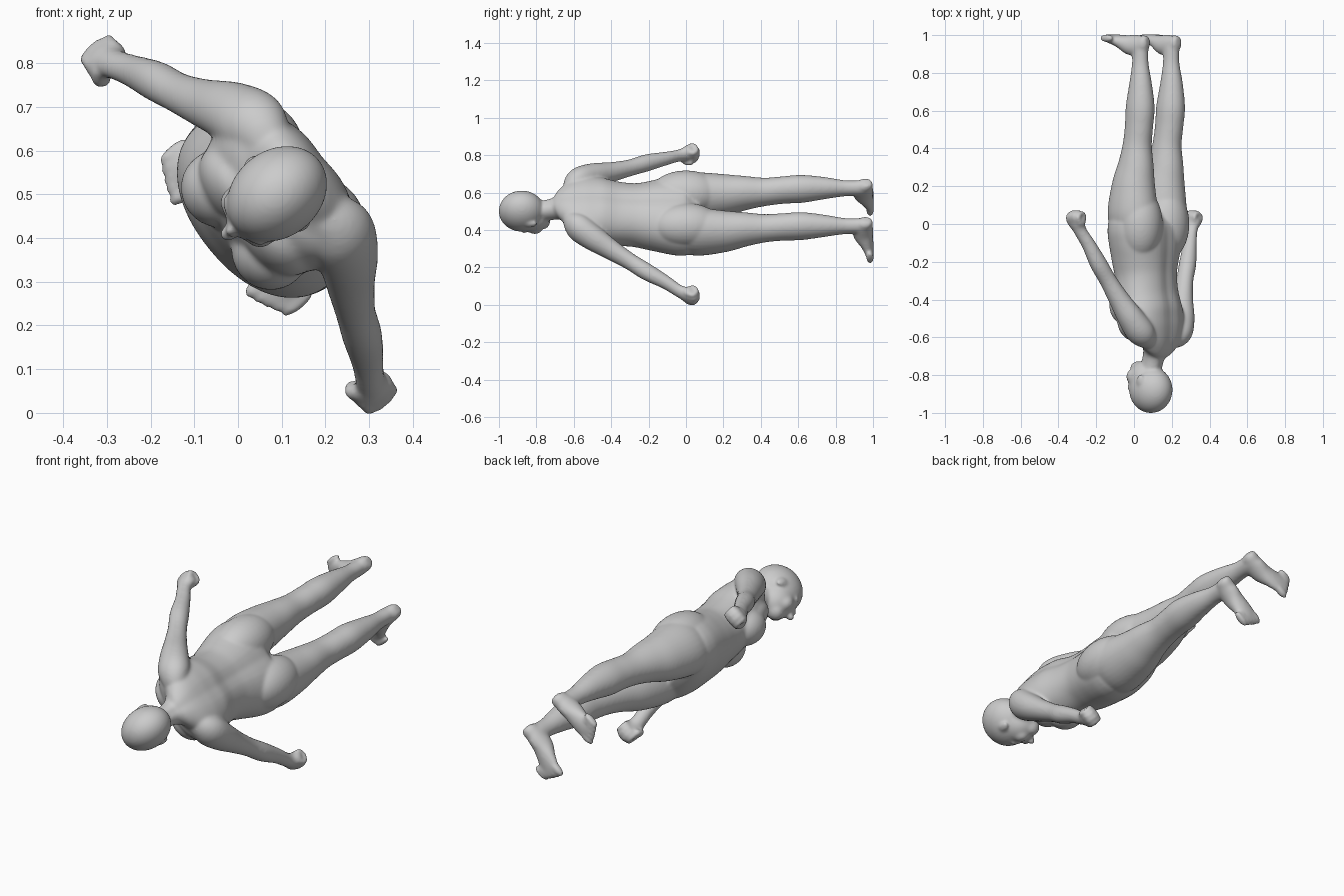
import bpy, bmesh
from math import sin, cos, pi, exp, radians, copysign
from mathutils import Vector, Matrix

# Body space: x = side, y = back (front is -y), z = towards the head
bm = bmesh.new()


def smooth_path(rows, steps=5):
    """Catmull-Rom interpolation through rows of any length."""
    out = []
    for i in range(len(rows) - 1):
        p = [rows[max(0, min(len(rows) - 1, i + k))] for k in (-1, 0, 1, 2)]
        for s in range(steps):
            t = s / steps
            out.append([0.5 * (2 * b + (c - a) * t + (2 * a - 5 * b + 4 * c - d) * t * t
                               + (3 * b - a - 3 * c + d) * t ** 3)
                        for a, b, c, d in zip(*p)])
    return out + [list(rows[-1])]


def loft(rows, side=1, groove=0.0, power=1.0, n=32):
    """Tube through rows of (side, front, height, half width, half depth)."""
    rows = smooth_path(rows)
    pts = [Vector((side * r[0], -r[1], r[2])) for r in rows]
    rings = []
    for i, r in enumerate(rows):
        t = (pts[min(i + 1, len(pts) - 1)] - pts[max(i - 1, 0)]).normalized()
        u = Vector((1, 0, 0))
        u = (u - t * u.dot(t)).normalized()
        v = t.cross(u)
        ring = []
        for k in range(n):
            c, s = cos(2 * pi * k / n), sin(2 * pi * k / n)
            c, s = copysign(abs(c) ** power, c), copysign(abs(s) ** power, s)
            dent = groove * exp(-(c / 0.2) ** 2) if s > 0 else 0
            ring.append(bm.verts.new(pts[i] + u * r[3] * c + v * r[4] * s * (1 - dent)))
        rings.append(ring)
    for a, b in zip(rings, rings[1:]):
        for k in range(n):
            bm.faces.new((a[k], a[(k + 1) % n], b[(k + 1) % n], b[k]))
    bm.faces.new(rings[0])
    bm.faces.new(rings[-1])


def blob(a, f, h, ra, rf, rh, tilt=0):
    """Ellipsoid at side a, front f, height h."""
    m = (Matrix.Translation((a, -f, h)) @ Matrix.Rotation(radians(tilt), 4, 'X')
         @ Matrix.Diagonal((ra, rf, rh, 1)))
    bmesh.ops.create_uvsphere(bm, u_segments=32, v_segments=20, radius=1, matrix=m)


# Torso and neck
torso = [(-.09, .02, .12, .09), (-.03, .032, .222, .144), (.03, .036, .236, .16),
         (.11, .035, .221, .16), (.2, .035, .195, .154), (.28, .03, .178, .146),
         (.38, .018, .184, .142), (.48, -.006, .198, .14), (.56, -.033, .2, .115),
         (.615, -.047, .175, .09), (.655, -.045, .115, .072), (.695, -.025, .06, .058),
         (.78, .0, .052, .057)]
loft([(0, f, h, a, b) for h, f, a, b in torso], groove=.06, power=.92, n=48)

# Head: cranium, jaw, chin, brow, nose, lips
blob(0, -.003, .878, .1, .124, .123)
blob(0, .04, .825, .085, .09, .1)
blob(0, .08, .762, .045, .045, .036)
blob(0, .095, .865, .072, .026, .022)
blob(0, .122, .835, .016, .022, .04, 20)
blob(0, .136, .818, .02, .026, .017)
blob(0, .108, .782, .03, .018, .022)

for s in (-1, 1):
    # Ears, cheeks
    blob(s * .093, -.004, .828, .012, .022, .034, 12)
    blob(s * .042, .083, .808, .038, .036, .042)
    # Chest, buttocks
    blob(s * .092, .092, .43, .09, .088, .105)
    blob(s * .07, .055, .5, .11, .075, .12)
    blob(s * .112, -.02, .0, .12, .12, .19)
    # Arms
    loft([(.1, -.06, .615, .05, .055), (.157, -.062, .575, .07, .078),
          (.212, -.04, .5, .066, .072),
          (.267, -.004, .4, .053, .057), (.322, .027, .3, .044, .047), (.375, .05, .21, .046, .046),
          (.425, .076, .11, .036, .038), (.462, .098, .045, .031, .036), (.482, .108, 0, .034, .042)], s)
    # Fists
    blob(s * .484, .109, -.01, .036, .052, .044)
    for i in range(4):
        f = .075 + .023 * i
        k = .006 if i in (0, 3) else 0
        loft([(.504 - k, f, .0, .014, .014), (.522 - k, f, -.042 + k, .014, .014),
              (.492 - k, f, -.064 + k, .013, .013), (.462, f, -.046 + k, .013, .013),
              (.466, f, -.02, .012, .012)], s, n=12)
    loft([(.477, .134, .025, .018, .018), (.457, .15, -.005, .017, .017),
          (.447, .136, -.035, .014, .014)], s, n=12)
    # Legs
    loft([(.115, .02, .04, .1, .13), (.122, .022, -.06, .118, .142), (.125, .014, -.2, .106, .122),
          (.125, -.002, -.31, .088, .1), (.125, -.012, -.42, .073, .08), (.127, -.025, -.52, .07, .078),
          (.128, -.034, -.62, .071, .08), (.13, -.038, -.74, .057, .063), (.13, -.036, -.85, .041, .046),
          (.13, -.036, -.93, .039, .046), (.13, -.036, -.965, .036, .042)], s)
    # Feet and toes
    loft([(.13, -.088, -.967, .022, .025), (.131, -.072, -.964, .035, .038), (.133, -.035, -.948, .04, .054),
          (.14, .025, -.948, .044, .054), (.153, .08, -.967, .051, .036),
          (.166, .125, -.979, .054, .026), (.171, .15, -.983, .048, .02)], s)
    for i in range(5):
        w = .02 if i == 0 else .014
        blob(s * (.136 + .021 * i + (.005 if i else 0)), .158 - .01 * i, -.984, w, .045, .021)

bmesh.ops.recalc_face_normals(bm, faces=bm.faces)

# Lay the body along y, rolled about its own length
t = radians(51)
bm.transform(Matrix(((cos(t), sin(t), 0, .087), (0, 0, -1, 0),
                     (-sin(t), cos(t), 0, .499), (0, 0, 0, 1))))

mesh = bpy.data.meshes.new("human_body")
bm.to_mesh(mesh)
bm.free()
body = bpy.data.objects.new("human_body", mesh)
bpy.context.collection.objects.link(body)

# Fuse the parts into one soft skin
fuse = body.modifiers.new("fuse", 'REMESH')
fuse.mode = 'VOXEL'
fuse.voxel_size = .0065
fuse.use_smooth_shade = True
soften = body.modifiers.new("soften", 'SMOOTH')
soften.factor = .5
soften.iterations = 18
